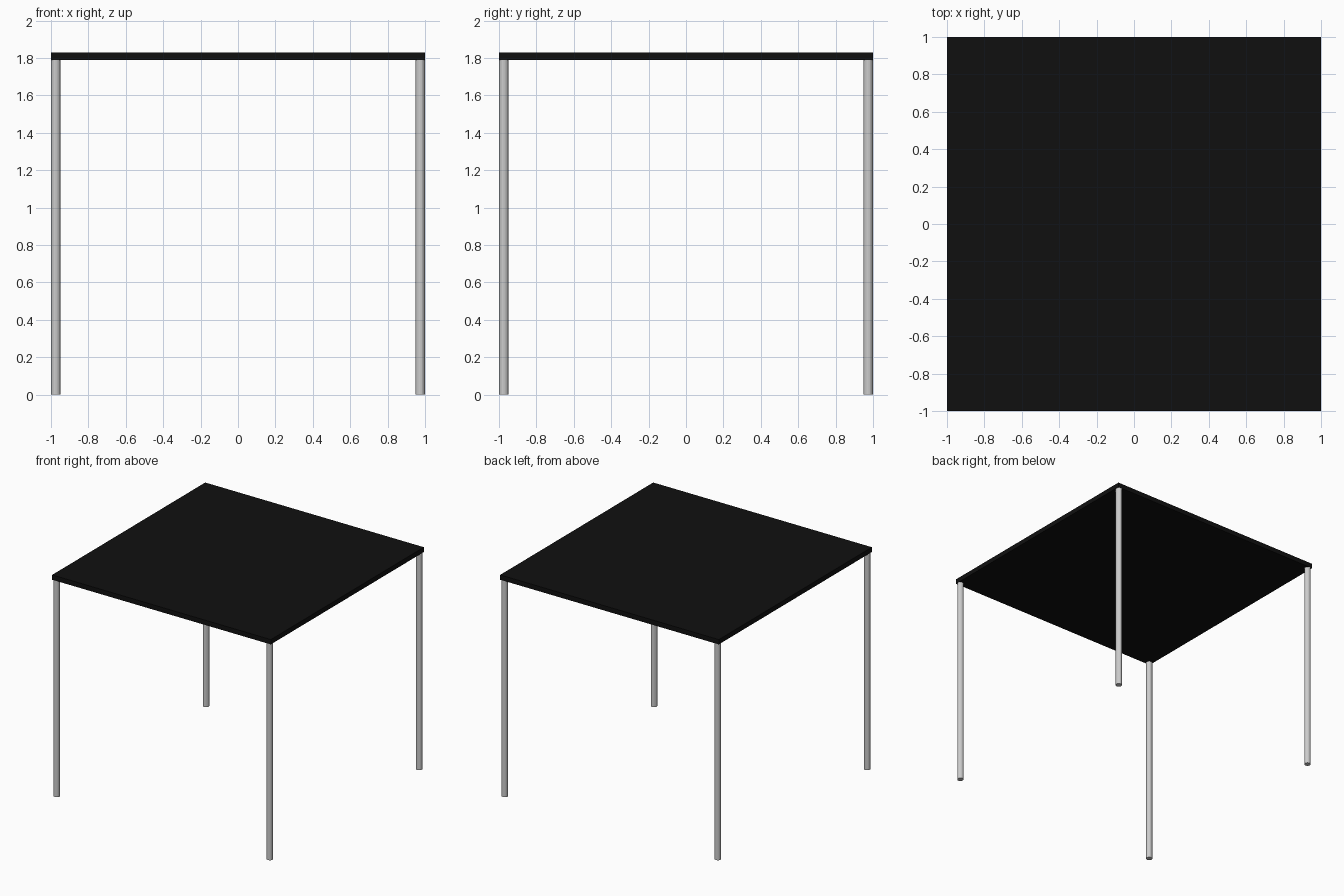
import bpy

if "Cube" in bpy.data.objects:
    bpy.data.objects.remove(bpy.data.objects["Cube"])

TOP_Z, SLAB, LEG_R = 1.83, 0.04, 0.025
LEG_H = TOP_Z - SLAB

black = bpy.data.materials.new("black_top")
black.diffuse_color = (0.005, 0.005, 0.005, 1)
black.use_nodes = True
black.node_tree.nodes["Principled BSDF"].inputs["Base Color"].default_value = black.diffuse_color

# Thin square table top
bpy.ops.mesh.primitive_cube_add(size=1, location=(0, 0, TOP_Z - SLAB / 2))
top = bpy.context.object
top.name = "table_top"
top.scale = (2, 2, SLAB)
bpy.ops.object.transform_apply(location=False, rotation=False, scale=True)
top.data.materials.append(black)

# Four slim faceted legs, flush with the corners
for sy, depth_name in ((-1, "front"), (1, "back")):
    for sx, side_name in ((-1, "left"), (1, "right")):
        bpy.ops.mesh.primitive_cylinder_add(
            vertices=16, radius=LEG_R, depth=LEG_H,
            location=(sx * (1 - LEG_R), sy * (1 - LEG_R), LEG_H / 2))
        bpy.context.object.name = f"{depth_name}_{side_name}_leg"
